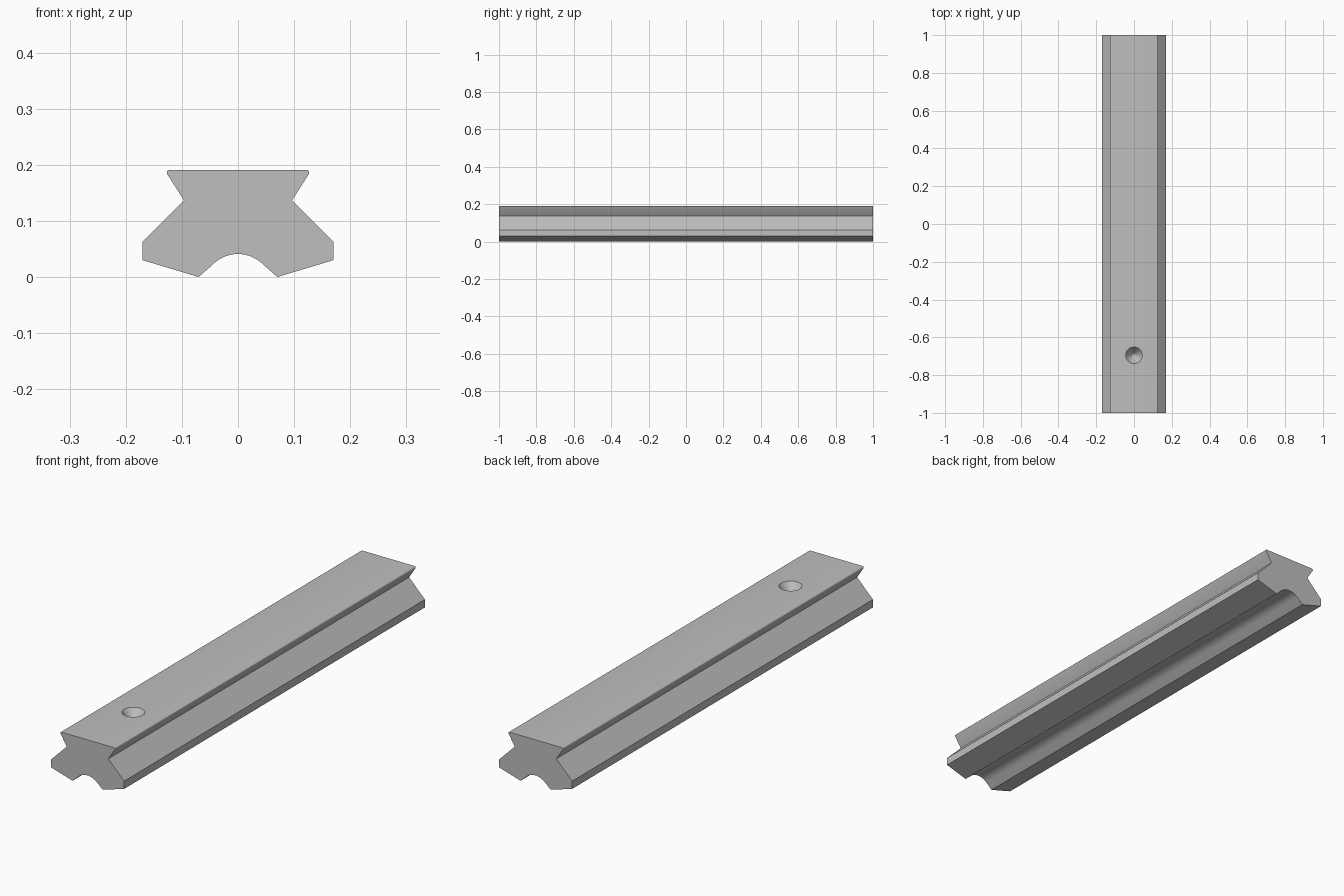
import bpy, bmesh, math

cube = bpy.data.objects.get("Cube")
if cube:
    bpy.data.objects.remove(cube, do_unlink=True)

HALF_LENGTH = 1.0
TOP = 0.191

# Plain grey metal
metal = bpy.data.materials.new("grey metal")
metal.use_nodes = True
grey = (0.52, 0.52, 0.52, 1)
metal.diffuse_color = grey
metal.node_tree.nodes["Principled BSDF"].inputs["Base Color"].default_value = grey


def make_object(name, bm):
    bmesh.ops.recalc_face_normals(bm, faces=bm.faces)
    mesh = bpy.data.meshes.new(name)
    bm.to_mesh(mesh)
    bm.free()
    obj = bpy.data.objects.new(name, mesh)
    bpy.context.collection.objects.link(obj)
    mesh.materials.append(metal)
    return obj


def arc(cx, cz, radius, start, end, steps):
    angles = [math.radians(start + (end - start) * i / steps) for i in range(steps + 1)]
    return [(cx + radius * math.cos(a), cz + radius * math.sin(a)) for a in angles]


# Half section from groove crown to top: groove, foot, sloped flank, dovetail
groove_radius = 0.063
half = arc(0, 0.041 - groove_radius, groove_radius, 90, 45, 12)
half += [(0.07, 0), (0.17, 0.03), (0.17, 0.063), (0.0965, 0.137)]
half += arc(0.122, TOP - 0.005, 0.005, -30, 90, 6)
section = half + [(-x, z) for x, z in reversed(half[1:])]

# Rail body
bm = bmesh.new()
face = bm.faces.new([bm.verts.new((x, -HALF_LENGTH, z)) for x, z in section])
ext = bmesh.ops.extrude_face_region(bm, geom=[face])
moved = [v for v in ext["geom"] if isinstance(v, bmesh.types.BMVert)]
bmesh.ops.translate(bm, verts=moved, vec=(0, 2 * HALF_LENGTH, 0))
rail = make_object("dovetail_rail", bm)

# Conical dimple cutter, revolved about its axis
bm = bmesh.new()
profile = [(0, 0.02), (0.044, 0.02), (0.044, 0), (0.012, -0.045), (0, -0.055)]
verts = [bm.verts.new((r, 0, z)) for r, z in profile]
edges = [bm.edges.new(pair) for pair in zip(verts, verts[1:])]
bmesh.ops.spin(bm, geom=verts + edges, axis=(0, 0, 1), cent=(0, 0, 0),
               angle=math.tau, steps=48, use_duplicate=False)
bmesh.ops.remove_doubles(bm, verts=bm.verts, dist=0.0001)
cutter = make_object("dimple_cutter", bm)
cutter.location = (0, -0.695, TOP)
cutter.hide_render = True

# Cut the dimple, then discard the cutter
cut = rail.modifiers.new("dimple", 'BOOLEAN')
cut.operation = 'DIFFERENCE'
cut.solver = 'EXACT'
cut.object = cutter
bpy.ops.object.select_all(action='DESELECT')
rail.select_set(True)
bpy.context.view_layer.objects.active = rail
bpy.ops.object.modifier_apply(modifier=cut.name)
bpy.data.objects.remove(cutter, do_unlink=True)

bpy.ops.object.shade_smooth_by_angle(angle=math.radians(25))
